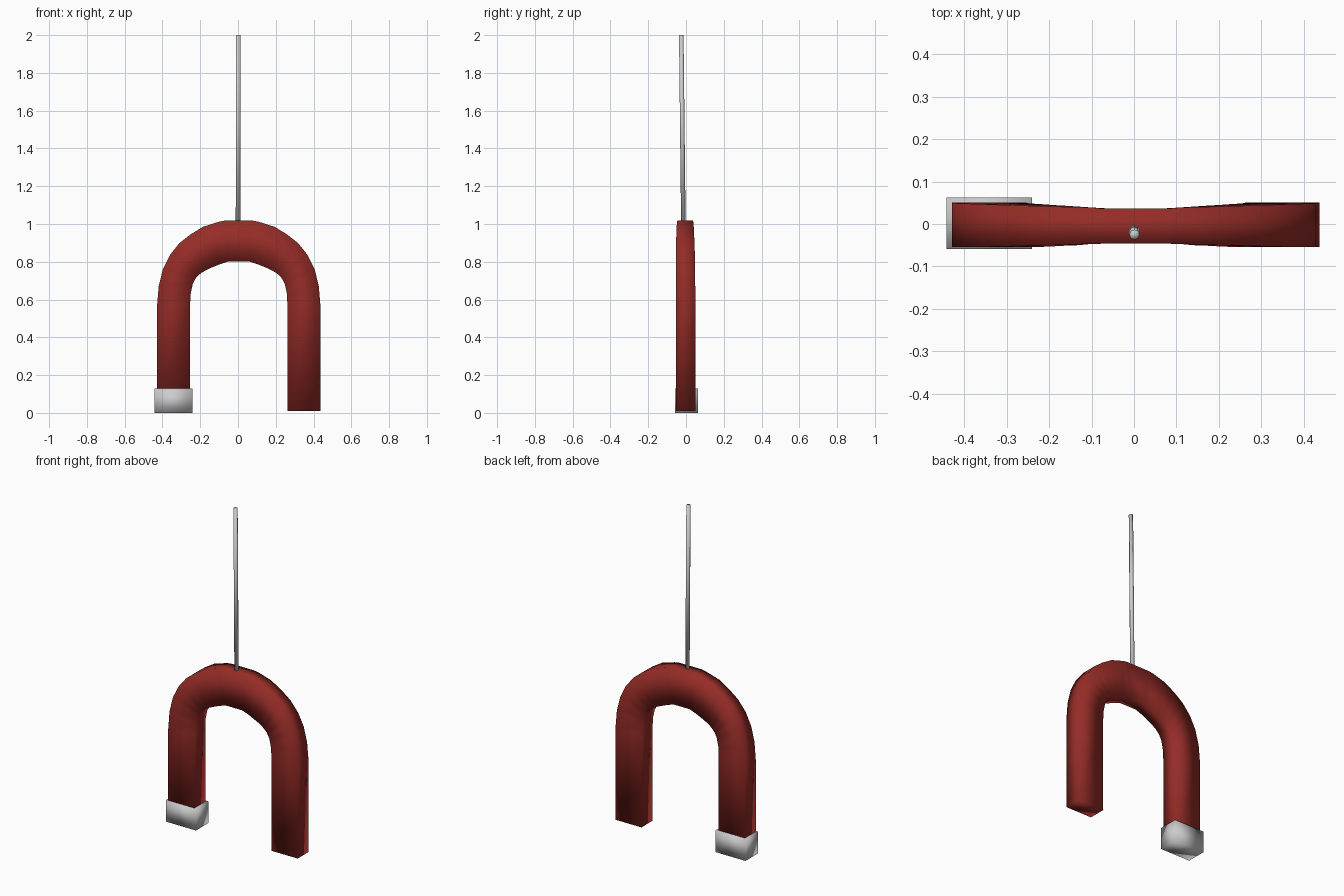
import bpy, bmesh
from mathutils import Vector

if "Cube" in bpy.data.objects:
    bpy.data.objects.remove(bpy.data.objects["Cube"])

red = bpy.data.materials.new("red_paint")
red.diffuse_color = (0.30, 0.025, 0.02, 1)
red.use_nodes = True
red.node_tree.nodes["Principled BSDF"].inputs["Base Color"].default_value = red.diffuse_color


def finish(bm, name, smooth=True):
    bmesh.ops.recalc_face_normals(bm, faces=bm.faces)
    me = bpy.data.meshes.new(name)
    bm.to_mesh(me)
    bm.free()
    for p in me.polygons:
        p.use_smooth = smooth
    ob = bpy.data.objects.new(name, me)
    bpy.context.collection.objects.link(ob)
    return ob


# Horseshoe magnet: stations of (outer x, outer z, inner x, inner z, front y, back y)
CX = 0.004
half = [
    (0.433, 0.010, 0.258, 0.010, -0.054, 0.051),
    (0.433, 0.560, 0.258, 0.570, -0.054, 0.050),
    (0.424, 0.670, 0.254, 0.635, -0.054, 0.049),
    (0.402, 0.760, 0.243, 0.685, -0.054, 0.048),
    (0.365, 0.835, 0.225, 0.717, -0.054, 0.047),
    (0.315, 0.898, 0.200, 0.740, -0.053, 0.045),
    (0.255, 0.945, 0.165, 0.760, -0.051, 0.043),
    (0.190, 0.985, 0.135, 0.773, -0.050, 0.041),
    (0.105, 1.012, 0.105, 0.785, -0.047, 0.039),
    (0.075, 1.018, 0.055, 0.802, -0.046, 0.036),
]
stations = [(s, 1) for s in half] + [(s, -1) for s in reversed(half)]
bm = bmesh.new()
rings = []
for (ox, oz, ix, iz, f, b), side in stations:
    pts = [(ox, f, oz), (ox, b, oz), (ix, b, iz), (ix, f, iz)]
    rings.append([bm.verts.new((CX + side * x, y, z)) for x, y, z in pts])
for r, s in zip(rings, rings[1:]):
    for i in range(4):
        j = (i + 1) % 4
        bm.faces.new((r[i], r[j], s[j], s[i]))
bm.faces.new(rings[0])
bm.faces.new(rings[-1])
finish(bm, "horseshoe_magnet").data.materials.append(red)

# Pole cap on the left leg
bm = bmesh.new()
bmesh.ops.create_cube(bm, size=1)
bmesh.ops.scale(bm, vec=(0.202, 0.121, 0.130), verts=bm.verts)
bmesh.ops.translate(bm, vec=(-0.341, 0.002, 0.065), verts=bm.verts)
finish(bm, "pole_cap")

# Slightly leaning hanging rod
low, high = Vector((0, -0.014, 1.0)), Vector((0.001, -0.025, 2.0))
axis = high - low
bm = bmesh.new()
bmesh.ops.create_cone(bm, cap_ends=True, segments=8, radius1=0.012,
                      radius2=0.012, depth=axis.length)
bmesh.ops.rotate(bm, verts=bm.verts,
                 matrix=Vector((0, 0, 1)).rotation_difference(axis).to_matrix())
bmesh.ops.translate(bm, vec=(low + high) / 2, verts=bm.verts)
finish(bm, "hanging_rod")
